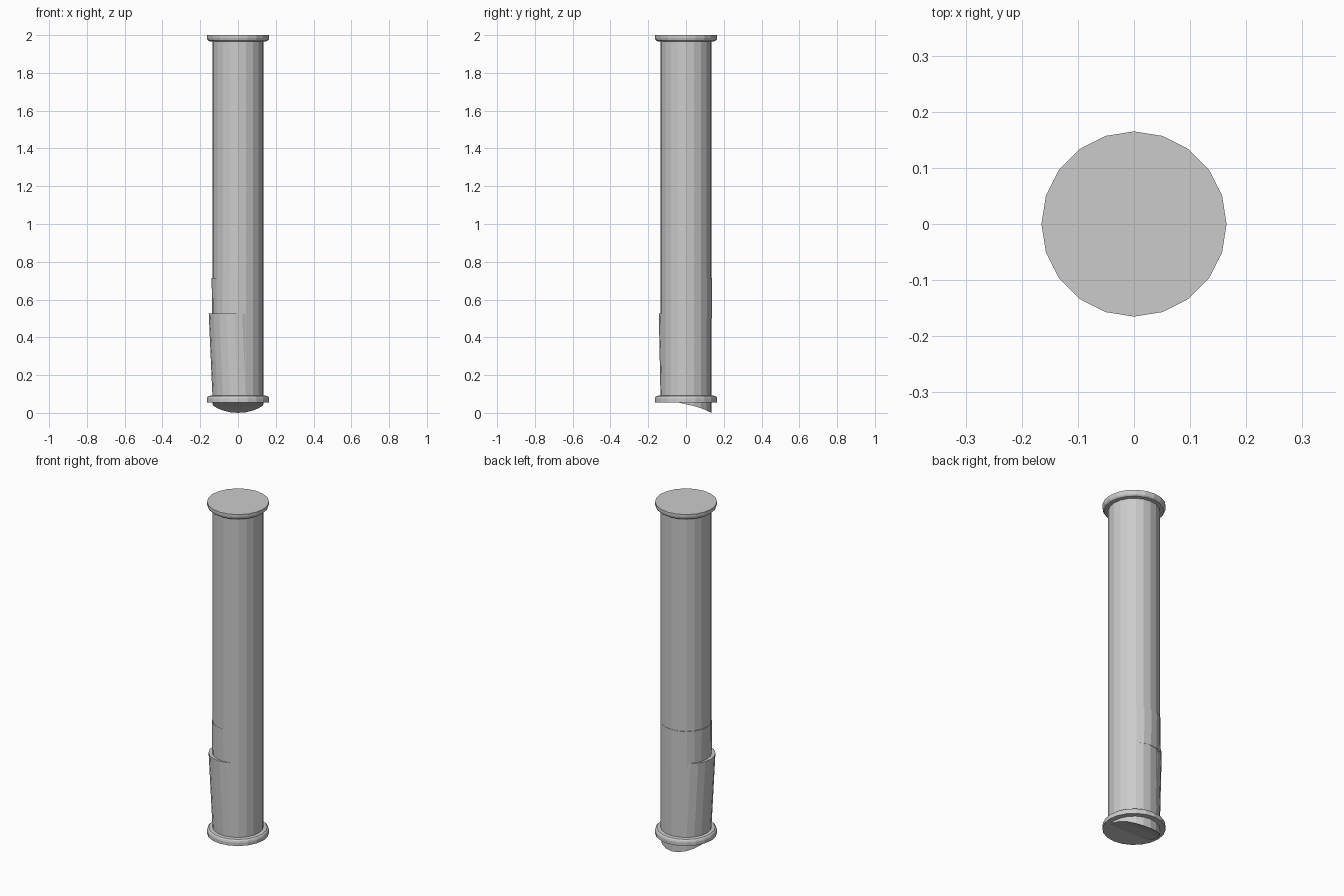
import bpy, bmesh, math

if "Cube" in bpy.data.objects:
    bpy.data.objects.remove(bpy.data.objects["Cube"])

SIDES = 20


def lathe(name, profile, adjust=None):
    """Capped stack of 20-sided rings; each ring is (radius, z, centre x, centre y)."""
    bm = bmesh.new()
    rings = []
    for r, z, cx, cy in profile:
        ring = []
        for i in range(SIDES):
            a = 2 * math.pi * i / SIDES
            ring.append(bm.verts.new((cx + r * math.cos(a), cy + r * math.sin(a), z)))
        rings.append(ring)
    for low, high in zip(rings, rings[1:]):
        for i in range(SIDES):
            j = (i + 1) % SIDES
            bm.faces.new((low[i], low[j], high[j], high[i]))
    bm.faces.new(rings[-1])
    # close the lower end in strips so it can be curved
    low = rings[0]
    half = SIDES // 2
    q = SIDES // 4
    for k in range(half):
        a, b = (q + k) % SIDES, (q + k + 1) % SIDES
        c, d = (q - k - 1) % SIDES, (q - k) % SIDES
        loop = list(dict.fromkeys((low[a], low[b], low[c], low[d])))
        bm.faces.new(loop)
    if adjust:
        for v in low:
            v.co.z = adjust(v.co.y)
    bmesh.ops.recalc_face_normals(bm, faces=bm.faces)
    mesh = bpy.data.meshes.new(name)
    bm.to_mesh(mesh)
    bm.free()
    obj = bpy.data.objects.new(name, mesh)
    bpy.context.collection.objects.link(obj)
    return obj


def broken_end(y):
    """Slanted lower end of the shaft, lowest at the back."""
    return 0.045 - 0.25 * y if y < 0 else 0.045 - 0.144 * y - 1.4 * y * y


# main shaft with slanted break at its foot
lathe("shaft", [(0.135, 0.05, 0, 0), (0.135, 1.975, 0, 0)], broken_end)

# top collar, rounded underneath
lathe("top_collar", [(0.135, 1.966, 0, 0), (0.155, 1.968, 0, 0), (0.162, 1.975, 0, 0),
                     (0.165, 1.985, 0, 0), (0.165, 2.0, 0, 0)])

# bottom collar, rounded on top
lathe("bottom_collar", [(0.165, 0.056, 0, 0), (0.165, 0.075, 0, 0), (0.162, 0.084, 0, 0),
                        (0.155, 0.09, 0, 0), (0.135, 0.092, 0, 0)])

# leaning broken lower section, and the fragment above it
lathe("lower_section", [(0.135, 0.08, 0, 0), (0.135, 0.527, -0.02, -0.009)])
lathe("middle_fragment", [(0.1355, 0.5, -0.002, 0.001), (0.1365, 0.715, -0.003, 0.001)])
